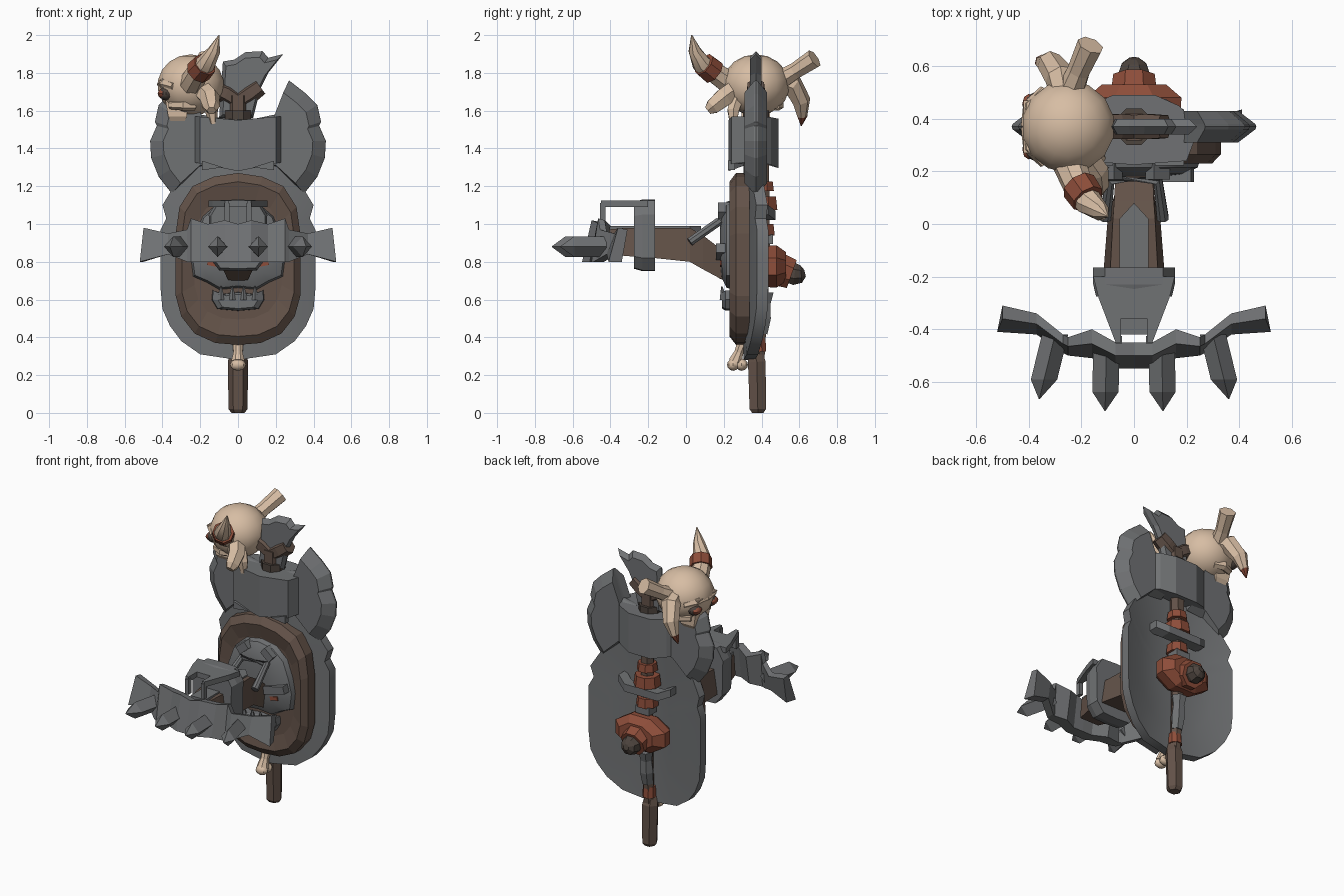
import bpy, bmesh, math
from mathutils import Vector

cube = bpy.data.objects.get("Cube")
if cube:
    bpy.data.objects.remove(cube)


def material(name, rgb):
    m = bpy.data.materials.new(name)
    m.use_nodes = True
    m.diffuse_color = (*rgb, 1)
    m.node_tree.nodes["Principled BSDF"].inputs["Base Color"].default_value = (*rgb, 1)
    return m


STEEL = material("steel grey", (.162, .168, .174))
WOOD = material("wood brown", (.125, .085, .066))
DARK = material("dark brown", (.075, .058, .048))
BONE = material("bone", (.68, .51, .37))
RUST = material("rust red", (.27, .075, .042))


def finish(name, bm, mat, smooth=False):
    bmesh.ops.recalc_face_normals(bm, faces=bm.faces)
    me = bpy.data.meshes.new(name)
    bm.to_mesh(me)
    bm.free()
    ob = bpy.data.objects.new(name, me)
    bpy.context.collection.objects.link(ob)
    me.materials.append(mat)
    if smooth:
        bpy.ops.object.select_all(action='DESELECT')
        ob.select_set(True)
        bpy.context.view_layer.objects.active = ob
        bpy.ops.object.shade_smooth_by_angle(angle=math.radians(40))
    return ob


def loft(name, sections, mat, smooth=False, bend=0):
    """Skin matching cross-sections and cap both ends."""
    bm = bmesh.new()
    rings = [[bm.verts.new((p[0], p[1] + bend * p[0] ** 2, p[2])) for p in s] for s in sections]
    n = len(rings[0])
    for a, b in zip(rings, rings[1:]):
        for i in range(n):
            j = (i + 1) % n
            bm.faces.new((a[i], a[j], b[j], b[i]))
    bm.faces.new(rings[0])
    bm.faces.new(rings[-1])
    return finish(name, bm, mat, smooth)


def plate(name, outline, layers, mat, centre=(0, 0), bend=0, smooth=False):
    """Front-facing (x, z) outline, scaled per (depth, scale) layer."""
    cx, cz = centre
    return loft(name, [[(cx + (x - cx) * s, y, cz + (z - cz) * s) for x, z in outline]
                       for y, s in layers], mat, smooth, bend)


def tube(name, path, radii, mat, sides=8, smooth=False):
    pts = [Vector(p) for p in path]
    sections = []
    for i, p in enumerate(pts):
        d = (pts[min(i + 1, len(pts) - 1)] - pts[max(i - 1, 0)]).normalized()
        ref = Vector((1, 0, 0)) if abs(d.x) < .8 else Vector((0, 0, 1))
        u = d.cross(ref).normalized()
        v = d.cross(u)
        sections.append([p + radii[i] * (u * math.cos(t) + v * math.sin(t))
                         for t in (math.tau * (k + .5) / sides for k in range(sides))])
    return loft(name, sections, mat, smooth)


def box(name, c, s, mat, rot=0):
    """Box turned about y by rot."""
    corners = [(-1, -1), (1, -1), (1, 1), (-1, 1)]
    co, si = math.cos(rot), math.sin(rot)
    return loft(name, [[(c[0] + (a * s[0] * co - b * s[2] * si) / 2, c[1] + y * s[1] / 2,
                         c[2] + (a * s[0] * si + b * s[2] * co) / 2) for a, b in corners]
                       for y in (-1, 1)], mat)


def mirrored(half):
    """Right half, top to bottom, closed by its reflection."""
    return half + [(-x, z) for x, z in reversed(half) if x > 0]


def ball(name, c, size, mat, seg=14, rings=9):
    bm = bmesh.new()
    bmesh.ops.create_uvsphere(bm, u_segments=seg, v_segments=rings, radius=1)
    for v in bm.verts:
        v.co = [c[i] + v.co[i] * size[i] for i in range(3)]
    return finish(name, bm, mat, True)


# Shield: curved steel back plate and wooden front
shield = mirrored([(0, 1.33), (.2, 1.31), (.34, 1.2), (.40, 1.1), (.38, 1.03), (.41, .97), (.41, .84),
                   (.41, .66), (.4, .55), (.36, .46), (.3, .38), (.2, .31), (0, .28)])
plate("shield_back_plate", shield, [(.3, .3), (.3, .65), (.305, 1), (.365, 1), (.36, .65), (.36, .3)],
      STEEL, (0, .78), .42, True)
wood = mirrored([(0, 1.27), (.13, 1.25), (.24, 1.2), (.31, 1.09), (.33, .95), (.33, .62),
                 (.3, .51), (.23, .42), (.12, .37), (0, .36)])
plate("shield_wood_board", wood, [(.25, .7), (.23, .9), (.265, 1), (.335, 1)], WOOD, (0, .81))

# Face relief on the shield
face = mirrored([(0, 1.13), (.11, 1.11), (.19, 1.04), (.23, .93), (.255, .83), (.24, .72),
                 (.17, .69), (.1, .65), (0, .66)])
plate("relief_face", face, [(.26, 1), (.215, .95), (.19, .75), (.18, .4)], STEEL, (0, .9), smooth=True)
jaw = mirrored([(0, .64), (.08, .63), (.135, .65), (.14, .6), (.11, .55), (0, .54)])
plate("relief_jaw", jaw, [(.26, 1), (.21, .97), (.19, .75)], STEEL, (0, .59))
plate("relief_nose", mirrored([(0, .79), (.05, .78), (.06, .75), (.03, .71), (0, .73)]),
      [(.2, 1), (.178, 1)], DARK)
for x in (-.09, -.03, .03, .09):
    tube("relief_tooth", [(x, .2, .6), (x, .19, .67)], [.022, .004], STEEL, 5)
for s in (-1, 1):
    box("relief_eye", (s * .135, .19, .79), (.055, .02, .025), RUST, s * .2)
    box("relief_brow", (s * .13, .19, .85), (.19, .06, .05), STEEL, s * .25)
    box("handle_mount", (s * .09, .2, 1.07), (.08, .06, .05), STEEL, -s * .7)
tube("relief_handle", [(-.11, .02, .905), (-.09, .17, 1.01), (.09, .17, 1.01), (.11, .02, .905)],
     [.024] * 4, STEEL)

# Forward arm with steel strip: depth, top and bottom half-widths, top and bottom heights
arm = [(-.42, .06, .07, .97, .84), (-.31, .08, .1, .98, .83), (-.17, .09, .115, .98, .82),
       (.02, .08, .1, .98, .8), (.09, .075, .08, .94, .76), (.22, .07, .045, .84, .69)]
loft("arm_beam", [[(b, y, lo), (t, y, hi), (-t, y, hi), (-b, y, lo)] for y, t, b, hi, lo in arm], WOOD)
loft("arm_steel_strip", [[(x, y, z) for x, y in [(-.055, -.42), (.055, -.42), (.055, .02), (0, .08),
                                                  (-.055, .02)]] for z in (.96, .99)], STEEL)
collar = mirrored([(0, 1.13), (.11, 1.125), (.155, 1.05), (.15, .82), (.1, .755), (0, .75)])
plate("arm_collar", collar, [(-.275, .93), (-.23, 1), (-.165, 1)], STEEL, (0, .94))
tongue = [(-.155, -.2), (-.135, -.28), (-.07, -.45), (-.05, -.45), (-.05, -.36), (.05, -.36),
          (.05, -.45), (.07, -.45), (.135, -.28), (.155, -.2)]
loft("collar_tongue", [[(x, y, z) for x, y in tongue] for z in (1.09, 1.125)], STEEL)
for s in (-1, 1):
    box("tongue_prong", (s * .058, -.44, 1.06), (.025, .03, .1), STEEL)

# Claw bar with a leaning front and four spikes
half = [(.07, -.55, -.45, 1.02, .8), (.16, -.51, -.40, 1.0, .8), (.25, -.5, -.43, 1.03, .8),
        (.27, -.49, -.42, .97, .8), (.37, -.42, -.34, .95, .84), (.5, -.41, -.31, .98, .8)]
stations = [(-h[0],) + h[1:] for h in reversed(half)] + [(0, -.55, -.45, 1.0, .8)] + half
loft("claw_bar", [[(x + math.copysign(.02, x) * (abs(x) > .4), f, b), (x, (f + k) / 2, t),
                   (x, k, t - .01), (x, (f + k) / 2 + .02, b)] for x, f, k, t, b in stations], STEEL)
for s in (-1, 1):
    for x, y, tx, ty in [(.105, -.47, .11, -.71), (.3, -.42, .36, -.665)]:
        a, b = Vector((s * x, y, .88)), Vector((s * tx, ty, .88))
        w = Vector((.05, 0, 0))
        h = Vector((0, 0, .055))
        m = a.lerp(b, .7)
        loft("claw_spike", [[c + w * k, c + h * k, c - w * k, c - h * k]
                            for c, k in ((a, 1), (m, 1), (b, .04))], STEEL)

# Axe head: blades, socket, top fin and fork
blade = [(.1, 1.56), (.2, 1.58), (.27, 1.76), (.36, 1.69), (.42, 1.63), (.44, 1.54), (.43, 1.52),
         (.465, 1.44), (.46, 1.35), (.42, 1.25), (.35, 1.16), (.22, 1.28), (.1, 1.3)]
for s in (-1, 1):
    plate("axe_blade", [(s * x, z) for x, z in blade],
          [(.31, .8), (.36, .99), (.37, 1), (.38, .99), (.43, .8)], STEEL, (s * .12, 1.44))
socket = [(-.2, .24), (0, .225), (.2, .24), (.25, .37), (.17, .45), (.08, .49), (-.08, .49),
          (-.17, .45), (-.25, .37)]
loft("axe_socket", [[(x, y, z + lift * abs(x)) for x, y in socket]
                    for z, lift in ((1.28, .2), (1.55, .09))], STEEL)
for s in (-1, 1):
    plate("socket_notch", [(s * .19, 1.335), (s * .19, 1.285), (s * .08, 1.3)],
          [(.222, 1), (.26, 1)], STEEL)
fin = [(-.1, 1.56), (-.08, 1.86), (-.02, 1.87), (.04, 1.91), (.13, 1.915), (.16, 1.88), (.24, 1.9),
       (.16, 1.8), (.12, 1.72), (.08, 1.56)]
plate("axe_top_fin", fin, [(.34, .85), (.37, 1), (.4, .85)], STEEL, (.03, 1.7))
tube("fork_collar", [(0, .37, 1.54), (0, .37, 1.6)], [.075, .075], DARK)
tube("fork_stem", [(0, .37, 1.55), (0, .37, 1.68)], [.06, .06], WOOD, 6)
for s, reach in ((-1, .15), (1, .115)):
    tube("fork_arm", [(0, .37, 1.65), (s * .06, .37, 1.69), (s * reach, .37, 1.73)],
         [.05, .055, .05], WOOD, 6)

# Haft behind the shield with wraps and brackets
tube("haft_grip", [(0, .38, 0), (0, .38, .02), (0, .375, .27), (0, .36, .33)],
     [.035, .05, .054, .04], WOOD, 6)
tube("haft", [(0, .385, .25), (0, .41, .8), (0, .4, 1.4)], [.033, .04, .045], WOOD, 6)
for y, z, h, r in [(.385, .36, .07, .043), (.405, .97, .06, .07), (.405, 1.11, .07, .085),
                   (.405, 1.2, .05, .065)]:
    tube("haft_wrap", [(0, y, z - h / 2), (0, y, z + h / 2)], [r, r * .9], RUST)
tube("haft_chain", [(0, .4, .42), (0, .41, .5), (0, .415, .58), (0, .42, .64)],
     [.036, .045, .038, .05], STEEL, 6)
box("haft_bracket", (0, .42, .92), (.1, .08, .05), STEEL)
loft("haft_clamp", [[(x, y - .04, z), (x, y + .035, z), (x, y + .035, z + .05), (x, y - .04, z + .05)]
                    for x, y, z in [(-.19, .4, 1.05), (-.12, .44, 1.02), (.12, .44, 1.02), (.19, .4, 1.05)]], STEEL)

# Padded boss on the back with wooden knob
boss = [(.17 * math.cos(t), .775 + .105 * math.sin(t)) for t in (math.tau * (k + .5) / 8 for k in range(8))]
plate("back_boss", boss, [(.38, .9), (.42, 1.12), (.48, 1.15), (.53, .78)], RUST, (0, .775))
tube("boss_collar", [(0, .49, .76), (0, .56, .735)], [.095, .085], RUST)
tube("boss_knob", [(0, .53, .745), (0, .575, .735), (0, .61, .735), (0, .63, .74)],
     [.055, .063, .05, .02], DARK)

# Bone hanging under the shield
tube("hanging_bone", [(0, .26, .27), (0, .28, .32), (0, .31, .4)], [.038, .026, .034], BONE)
for y in (.25, .295):
    ball("bone_knuckle", (0, y, .255), (.042, .033, .032), BONE, 8, 6)

# Horned skull on the right blade, looking outward
ball("skull_cranium", (-.25, .37, 1.735), (.18, .178, .163), BONE)
loft("skull_muzzle", [[(c + dx, .37 + y, z) for dx, y in [(-w, -d), (w, -d), (w, d), (-w, d)]]
                      for z, c, w, d in [(1.53, -.32, .03, .05), (1.57, -.32, .05, .075),
                                         (1.66, -.33, .055, .08), (1.76, -.34, .08, .1)]], BONE)
for s in (-1, 1):
    tube("skull_brow", [(-.405, .37, 1.74), (-.395, .37 + s * .08, 1.745), (-.34, .37 + s * .14, 1.73)],
         [.025, .028, .02], BONE, 6)
    ball("skull_socket", (-.38, .37 + s * .08, 1.69), (.042, .05, .036), DARK, 8, 6)
    ball("skull_eye", (-.4, .37 + s * .085, 1.69), (.025, .04, .024), RUST, 8, 6)
    tube("skull_cheek", [(-.36, .37 + s * .09, 1.63), (-.29, .37 + s * .12, 1.63), (-.23, .37 + s * .1, 1.63)],
         [.022, .03, .03], BONE, 6)
    box("skull_tooth", (-.335, .37 + s * .03, 1.53), (.025, .03, .04), BONE)
tube("front_horn", [(-.25, .24, 1.74), (-.21, .14, 1.81), (-.17, .08, 1.85), (-.125, .045, 1.92), (-.1, .03, 2)],
     [.065, .058, .052, .034, .003], BONE, 8, True)
tube("front_horn_wrap", [(-.21, .145, 1.805), (-.175, .095, 1.845)], [.07, .066], RUST)
tube("rear_broken_horn", [(-.25, .48, 1.75), (-.21, .58, 1.81), (-.165, .68, 1.875)], [.055, .045, .052], BONE, 7)
tube("front_tusk", [(-.2, .27, 1.72), (-.15, .2, 1.67), (-.14, .14, 1.62), (-.14, .115, 1.6)],
     [.055, .055, .045, .025], BONE, 6)
tube("front_side_tooth", [(-.17, .27, 1.67), (-.14, .25, 1.6), (-.13, .25, 1.53)], [.04, .035, .02], BONE, 6)
tube("rear_tusk", [(-.26, .47, 1.77), (-.28, .56, 1.74), (-.32, .61, 1.65), (-.35, .615, 1.57)],
     [.05, .06, .05, .027], BONE, 7)
tube("rear_tusk_tip", [(-.35, .615, 1.575), (-.37, .61, 1.52)], [.029, .003], RUST, 7)
